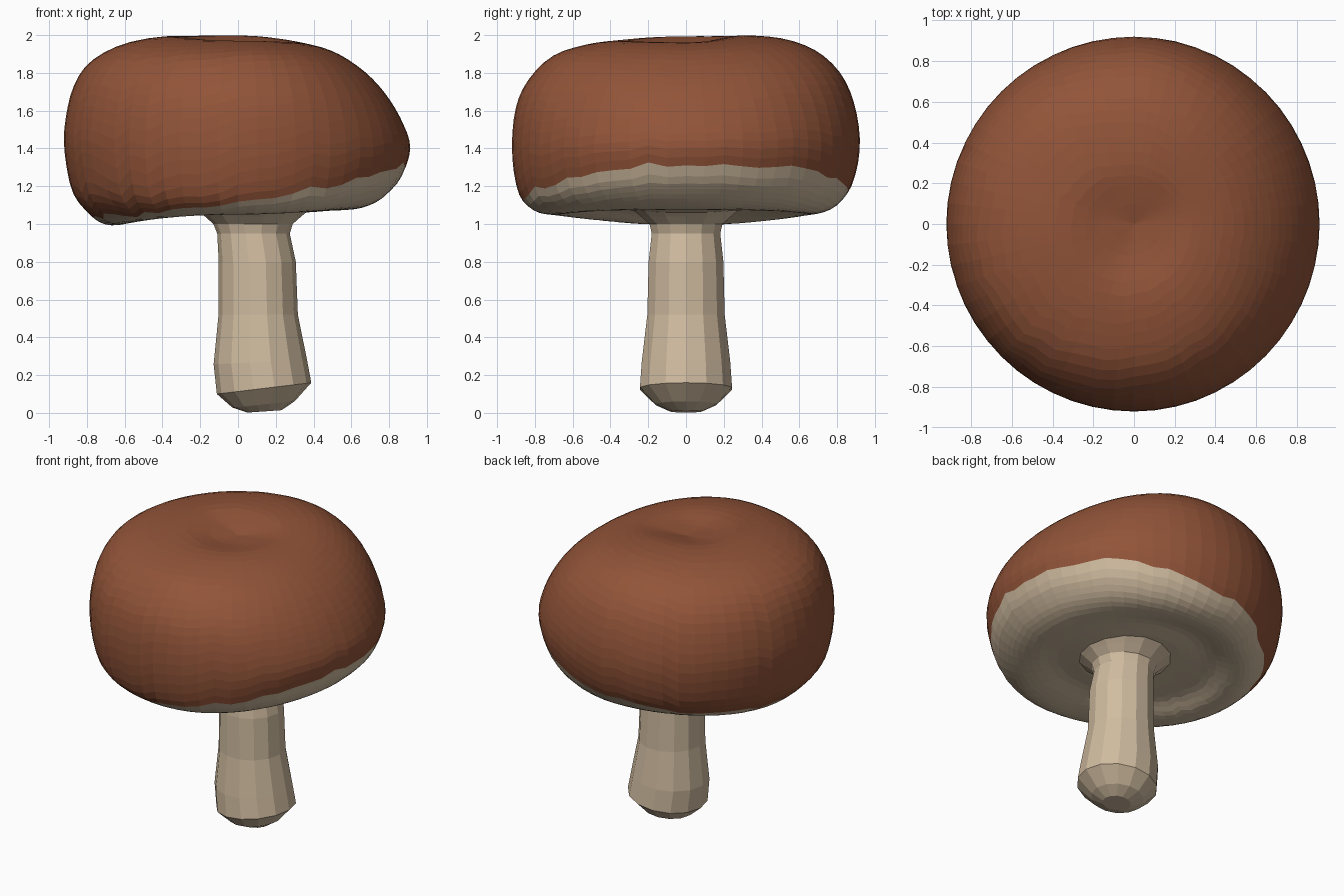
import bpy, bmesh, math, random
from mathutils import Vector

if "Cube" in bpy.data.objects:
    bpy.data.objects.remove(bpy.data.objects["Cube"])

random.seed(4)


def material(name, rgb):
    m = bpy.data.materials.new(name)
    m.diffuse_color = (*rgb, 1)
    m.use_nodes = True
    m.node_tree.nodes["Principled BSDF"].inputs["Base Color"].default_value = m.diffuse_color
    return m


BROWN = material("cap brown", (0.285, 0.088, 0.040))
CREAM = material("cream", (0.63, 0.50, 0.35))

# Cap cross-sections (radius, height) from the top centre over the rim to the underside centre
RIGHT = [(0, 1.935), (.16, 1.95), (.32, 1.96), (.5, 1.915), (.66, 1.815), (.78, 1.69), (.87, 1.54),
         (.912, 1.4), (.865, 1.25), (.80, 1.17), (.73, 1.115), (.63, 1.08), (.48, 1.07), (.3, 1.06), (0, 1.08)]
LEFT = [(0, 1.935), (.15, 1.96), (.35, 1.995), (.6, 1.955), (.78, 1.86), (.87, 1.73), (.912, 1.56),
        (.92, 1.4), (.88, 1.18), (.80, 1.065), (.71, 1.0), (.6, 1.0), (.48, 1.05), (.3, 1.07), (0, 1.08)]
FRONT = [(0, 1.935), (.15, 1.94), (.35, 1.97), (.55, 1.945), (.72, 1.88), (.85, 1.74), (.908, 1.58),
         (.92, 1.36), (.885, 1.16), (.81, 1.075), (.72, 1.05), (.6, 1.06), (.46, 1.09), (.3, 1.075), (0, 1.08)]
BACK = [(0, 1.935), (.15, 1.975), (.3, 1.998), (.52, 1.98), (.7, 1.91), (.83, 1.78), (.9, 1.6),
        (.92, 1.4), (.88, 1.21), (.80, 1.10), (.70, 1.055), (.6, 1.06), (.46, 1.09), (.3, 1.075), (0, 1.08)]


def spline(pts, t):
    """Smooth curve through pts; t runs from 0 to len(pts) - 1."""
    n = len(pts) - 1
    i = min(int(t), n - 1)
    u = t - i
    p1, p2 = pts[i], pts[i + 1]
    p0 = pts[i - 1] if i else p1
    p3 = pts[i + 2] if i + 2 <= n else p2
    return 0.5 * (2 * p1 + (p2 - p0) * u + (2 * p0 - 5 * p1 + 4 * p2 - p3) * u * u
                  + (3 * p1 - p0 - 3 * p2 + p3) * u ** 3)


def loft(name, rings, mats, split=None):
    """Skin closed rings of points, closing both ends; faces from ring 'split' on get material 1."""
    bm = bmesh.new()
    vs = [[bm.verts.new(p) for p in ring] for ring in rings]
    n = len(vs[0])
    for k in range(len(vs) - 1):
        for j in range(n):
            f = bm.faces.new((vs[k][j], vs[k][(j + 1) % n], vs[k + 1][(j + 1) % n], vs[k + 1][j]))
            f.material_index = int(split is not None and k >= split)
    bm.faces.new(vs[0])
    bm.faces.new(vs[-1]).material_index = int(split is not None)
    bmesh.ops.remove_doubles(bm, verts=bm.verts, dist=0.0005)
    bmesh.ops.recalc_face_normals(bm, faces=bm.faces)
    me = bpy.data.meshes.new(name)
    bm.to_mesh(me)
    bm.free()
    for m in mats:
        me.materials.append(m)
    ob = bpy.data.objects.new(name, me)
    bpy.context.collection.objects.link(ob)
    return ob


# Cap: blended cross-sections with one ring running along the ragged colour edge
SEG, UPPER, LOWER = 56, 26, 16
columns = []
for j in range(SEG):
    a = 2 * math.pi * j / SEG
    c, s = math.cos(a), math.sin(a)
    side, end = (RIGHT if c > 0 else LEFT), (BACK if s > 0 else FRONT)
    pts = [Vector(p) * c * c + Vector(q) * s * s for p, q in zip(side, end)]
    edge = 1.05 + 0.27 * ((c + 1) / 2) ** 1.5 + 0.03 * s + random.uniform(-0.018, 0.018)
    tb = 7.0
    while tb < 10 and spline(pts, tb).y > edge:
        tb += 0.01
    t0, t1 = 0.05, len(pts) - 1.05
    ts = [t0 + (tb - t0) * k / UPPER for k in range(UPPER)]
    ts += [tb + (t1 - tb) * k / LOWER for k in range(LOWER + 1)]
    col = [spline(pts, t) for t in ts]
    columns.append([(p.x * c, p.x * s, p.y) for p in col])
loft("cap", list(zip(*columns)), [BROWN, CREAM], UPPER)

# Stem: (height, centre x, half width x, half width y, tilt), flaring into the cap
STEM = [(.008, .14, .09, .085, .07), (.045, .135, .165, .165, .1), (.13, .138, .25, .25, .12),
        (.27, .118, .247, .24, .05), (.52, .107, .210, .210, 0), (.8, .102, .204, .203, 0),
        (.95, .082, .192, .186, 0), (1.0, .08, .210, .198, 0), (1.04, .08, .255, .245, 0),
        (1.085, .08, .31, .30, 0)]
SIDES = 14
loft("stem", [[(cx + rx * math.cos(2 * math.pi * j / SIDES), ry * math.sin(2 * math.pi * j / SIDES),
                z + tilt * rx * math.cos(2 * math.pi * j / SIDES)) for j in range(SIDES)]
              for z, cx, rx, ry, tilt in STEM], [CREAM])
